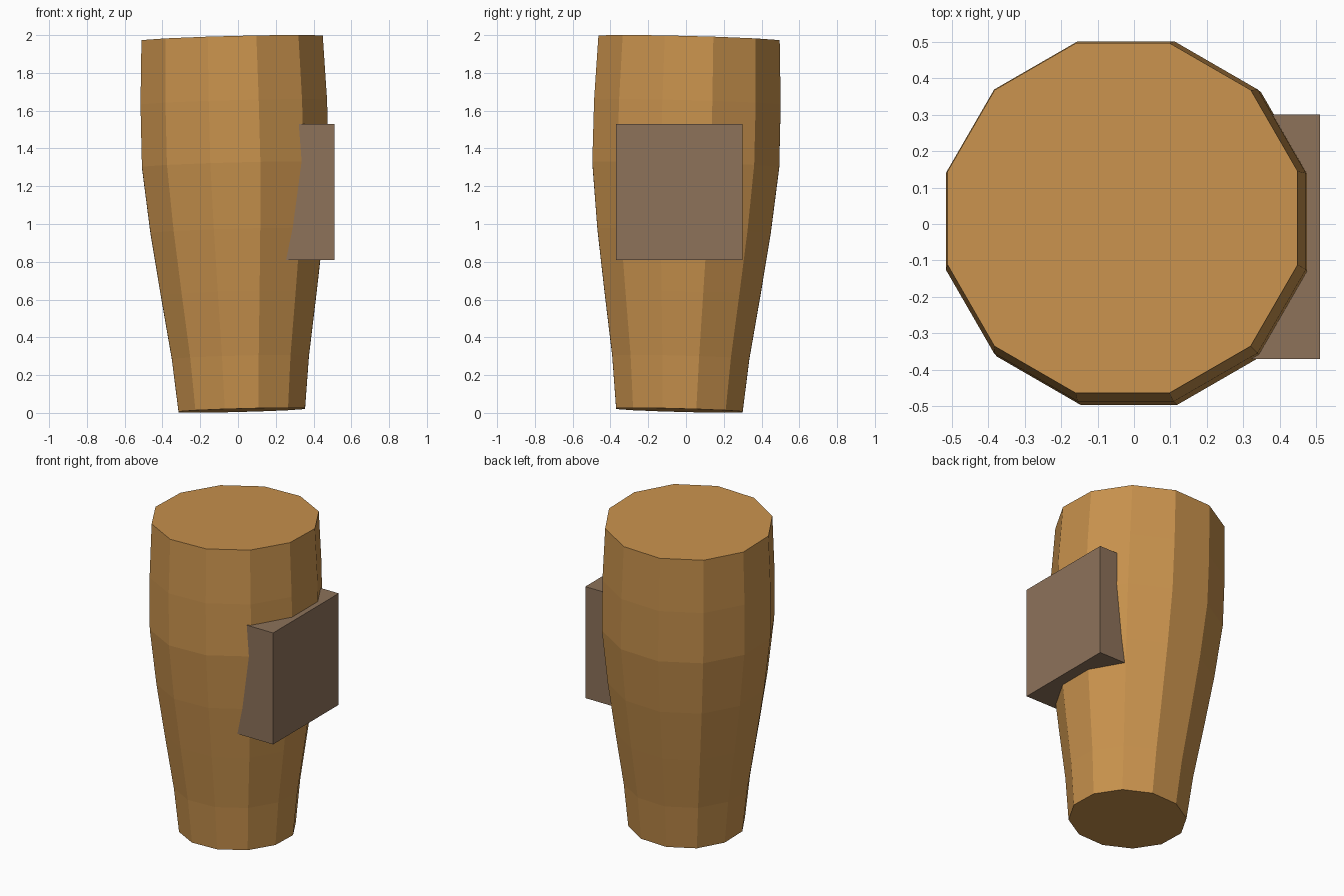
import bpy, bmesh, math

if "Cube" in bpy.data.objects:
    bpy.data.objects.remove(bpy.data.objects["Cube"])


def material(name, color):
    mat = bpy.data.materials.new(name)
    mat.diffuse_color = (*color, 1.0)
    mat.use_nodes = True
    mat.node_tree.nodes["Principled BSDF"].inputs["Base Color"].default_value = mat.diffuse_color
    return mat


def add_object(name, bm, mat):
    bmesh.ops.recalc_face_normals(bm, faces=bm.faces[:])
    mesh = bpy.data.meshes.new(name)
    bm.to_mesh(mesh)
    bm.free()
    mesh.materials.append(mat)
    obj = bpy.data.objects.new(name, mesh)
    bpy.context.collection.objects.link(obj)
    return obj


wood = material("golden_brown", (0.578, 0.287, 0.074))
dull = material("grey_brown", (0.266, 0.168, 0.102))

# Tapered twelve-sided body: (height, distance from axis to flat side)
SIDES = 12
profile = [(0.0, 0.335), (0.28, 0.363), (0.62, 0.413), (0.95, 0.459),
           (1.30, 0.495), (1.63, 0.494), (1.97, 0.48)]
bm = bmesh.new()
rings = []
for z, flat in profile:
    r = flat / math.cos(math.pi / SIDES)
    angles = [(k + 0.5) * math.tau / SIDES for k in range(SIDES)]
    rings.append([bm.verts.new((r * math.cos(a), r * math.sin(a), z)) for a in angles])
for low, high in zip(rings, rings[1:]):
    for k in range(SIDES):
        n = (k + 1) % SIDES
        bm.faces.new((low[k], low[n], high[n], high[k]))
bm.faces.new(rings[0][::-1])
bm.faces.new(rings[-1])
body = add_object("body", bm, wood)
# The body leans slightly to the left and back
body.location = (0.02, -0.035, 0.014)
body.rotation_euler = (-0.026, -0.026, 0.0)

# Block set into the right side
bm = bmesh.new()
bmesh.ops.create_cube(bm, size=1.0)
block = add_object("side_block", bm, dull)
x0, x1, y0, y1, z0, z1 = 0.15, 0.51, -0.37, 0.30, 0.81, 1.53
block.location = ((x0 + x1) / 2, (y0 + y1) / 2, (z0 + z1) / 2)
block.scale = (x1 - x0, y1 - y0, z1 - z0)
